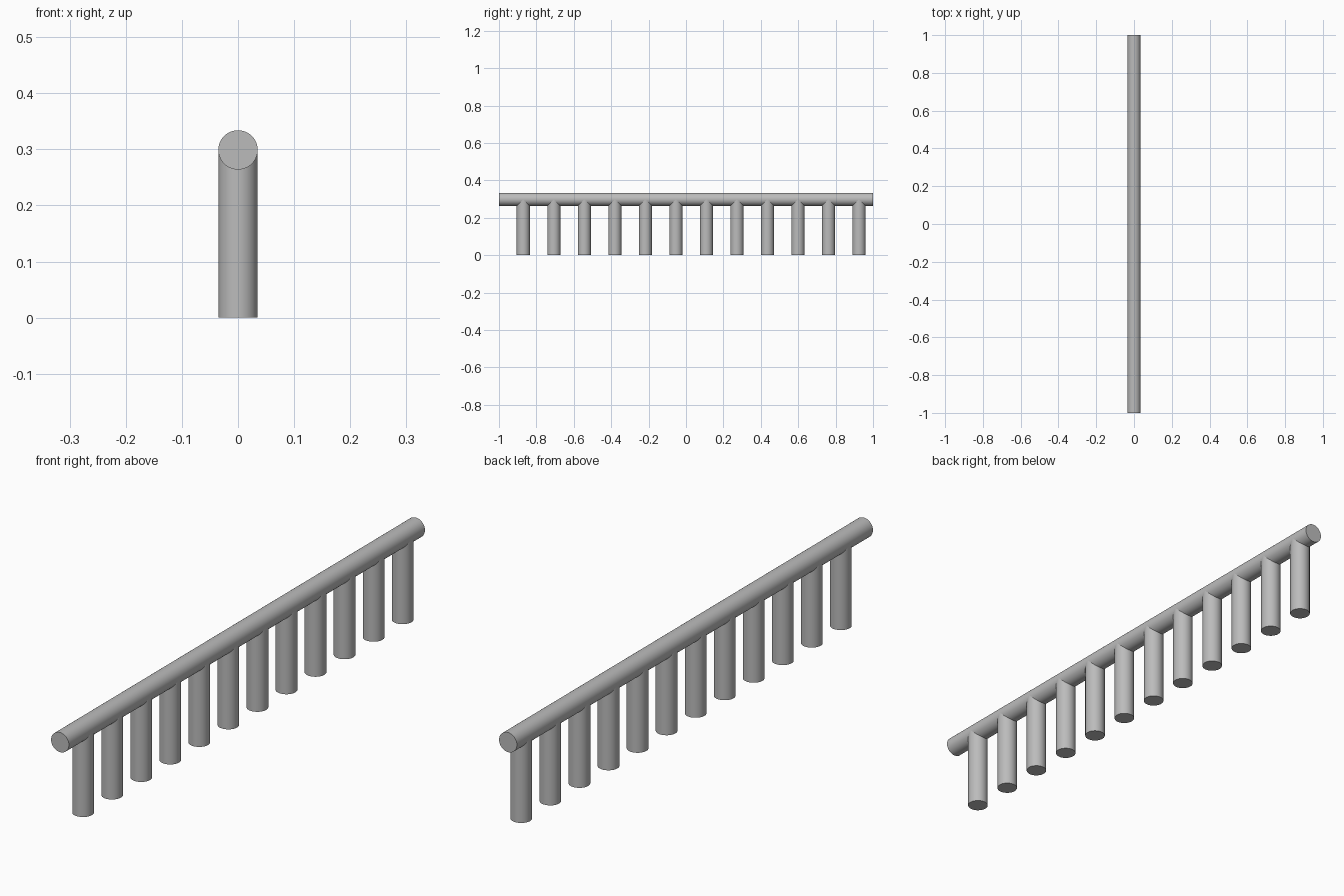
import bpy
import math

cube = bpy.data.objects.get("Cube")
if cube:
    bpy.data.objects.remove(cube, do_unlink=True)

RADIUS = 0.035
RAIL_Z = 0.299
POSTS = 12
FIRST_Y, LAST_Y = -0.87, 0.925

grey = bpy.data.materials.new("grey")
grey.use_nodes = True
colour = (0.5, 0.5, 0.5, 1)
grey.diffuse_color = colour
grey.node_tree.nodes["Principled BSDF"].inputs["Base Color"].default_value = colour


def rod(name, length, location, tilt=0):
    """Smooth capped cylinder, upright unless tilted about x."""
    bpy.ops.mesh.primitive_cylinder_add(
        vertices=64, radius=RADIUS, depth=length,
        location=location, rotation=(tilt, 0, 0))
    obj = bpy.context.object
    obj.name = name
    obj.data.materials.append(grey)
    bpy.ops.object.shade_smooth_by_angle(angle=math.radians(30))
    return obj


# Long horizontal rail
rod("rail", 2, (0, 0, RAIL_Z), math.pi / 2)

# Row of posts, each ending inside the rail at its axis
step = (LAST_Y - FIRST_Y) / (POSTS - 1)
for i in range(POSTS):
    rod(f"post_{i + 1}", RAIL_Z, (0, FIRST_Y + i * step, RAIL_Z / 2))
